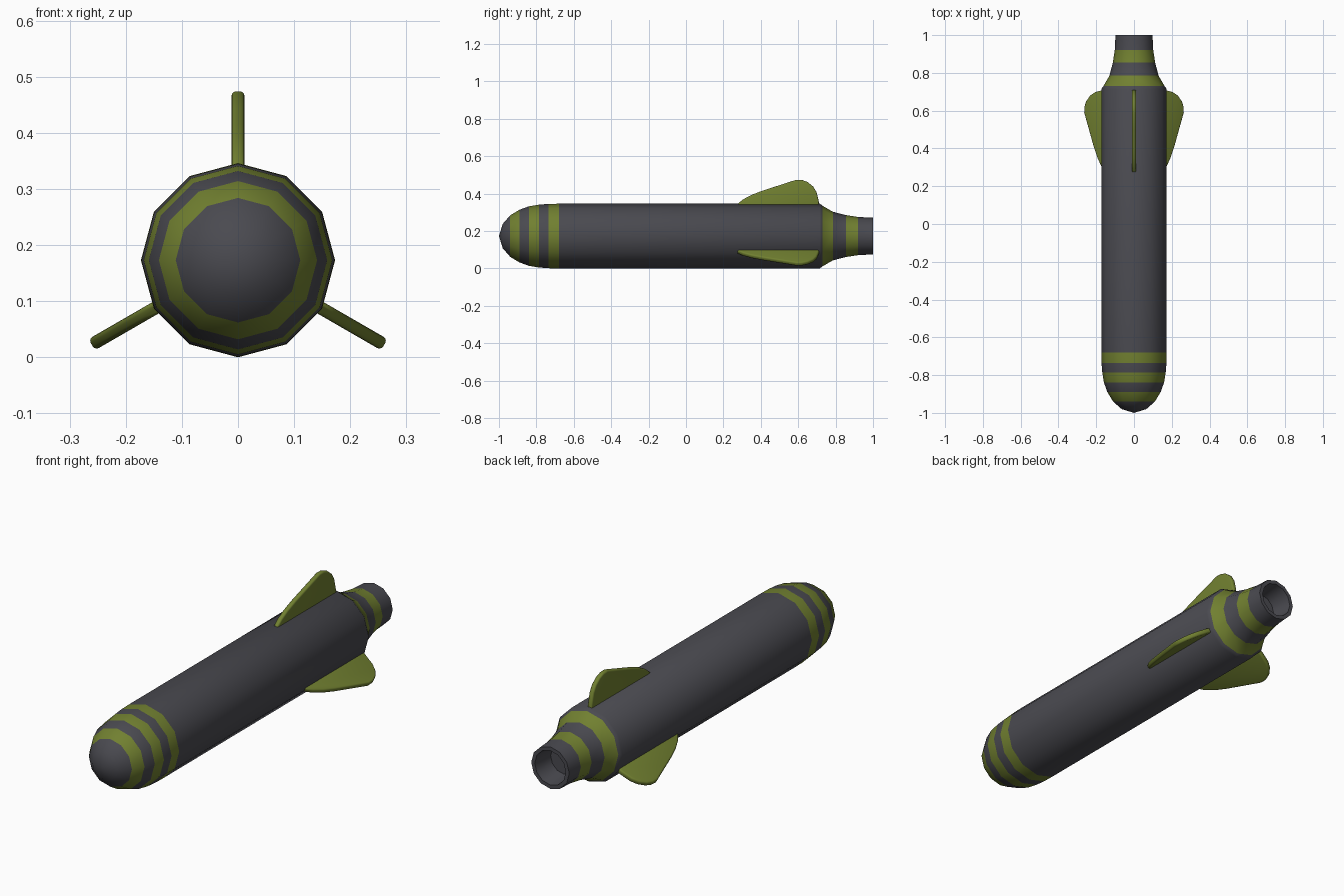
import bpy, bmesh, math
from mathutils import Matrix

if "Cube" in bpy.data.objects:
    bpy.data.objects.remove(bpy.data.objects["Cube"])

SIDES = 12
AXIS_Z = 0.173


def material(name, rgb):
    mat = bpy.data.materials.new(name)
    mat.use_nodes = True
    mat.diffuse_color = (*rgb, 1)
    mat.node_tree.nodes["Principled BSDF"].inputs["Base Color"].default_value = (*rgb, 1)
    return mat


def finish(name, bm, mats, angle):
    bmesh.ops.recalc_face_normals(bm, faces=bm.faces)
    mesh = bpy.data.meshes.new(name)
    bm.to_mesh(mesh)
    bm.free()
    for mat in mats:
        mesh.materials.append(mat)
    obj = bpy.data.objects.new(name, mesh)
    bpy.context.collection.objects.link(obj)
    bpy.ops.object.select_all(action="DESELECT")
    obj.select_set(True)
    bpy.context.view_layer.objects.active = obj
    bpy.ops.object.shade_smooth_by_angle(angle=math.radians(angle))
    return obj


grey = material("dark grey", (0.068, 0.068, 0.08))
green = material("olive green", (0.165, 0.215, 0.03))

# Hull profile: y, radius, and colour of the band that follows (1 = green)
profile = [
    (-0.98, 0.065, 0), (-0.94, 0.111, 1), (-0.89, 0.141, 0),
    (-0.84, 0.159, 1), (-0.785, 0.168, 0), (-0.735, 0.172, 1),
    (-0.68, 0.173, 0), (0.715, 0.173, 0), (0.727, 0.165, 0),
    (0.73, 0.162, 1), (0.785, 0.13, 0), (0.855, 0.112, 1),
    (0.92, 0.102, 0), (1.0, 0.098, 0), (1.0, 0.08, 0), (0.9, 0.068, 0),
]
bm = bmesh.new()
rings = []
for y, r, _ in profile:
    angles = [math.tau * i / SIDES for i in range(SIDES)]
    rings.append([bm.verts.new((r * math.cos(a), y, AXIS_Z + r * math.sin(a))) for a in angles])
for (a, b), (_, _, colour) in zip(zip(rings, rings[1:]), profile):
    for i in range(SIDES):
        j = (i + 1) % SIDES
        bm.faces.new((a[i], a[j], b[j], b[i])).material_index = colour
# Nose tip and nozzle floor
tip = bm.verts.new((0, -1, AXIS_Z))
for i in range(SIDES):
    bm.faces.new((tip, rings[0][i], rings[0][(i + 1) % SIDES]))
bm.faces.new(rings[-1])
finish("hull", bm, [grey, green], 38)

# Three tail fins: outline as y and distance from the axis
outline = [
    (0.275, 0.15), (0.275, 0.171), (0.305, 0.196), (0.35, 0.22), (0.41, 0.243),
    (0.5, 0.272), (0.59, 0.301), (0.62, 0.3), (0.65, 0.289), (0.68, 0.265),
    (0.698, 0.235), (0.71, 0.185), (0.712, 0.15),
]
HALF = 0.0115
for name, turn in (("top_fin", 0), ("left_fin", 120), ("right_fin", -120)):
    bm = bmesh.new()
    face = bm.faces.new([bm.verts.new((-HALF, y, r)) for y, r in outline])
    new = bmesh.ops.extrude_face_region(bm, geom=[face])["geom"]
    moved = [v for v in new if isinstance(v, bmesh.types.BMVert)]
    bmesh.ops.translate(bm, verts=moved, vec=(2 * HALF, 0, 0))
    # Round over the rim
    rim = [e for e in bm.edges if abs(e.verts[0].co.x - e.verts[1].co.x) < 1e-5]
    bmesh.ops.bevel(bm, geom=rim, offset=0.008, segments=3, profile=0.5, affect="EDGES")
    bmesh.ops.transform(bm, verts=bm.verts, matrix=Matrix.Translation((0, 0, AXIS_Z))
                        @ Matrix.Rotation(math.radians(turn), 4, "Y"))
    finish(name, bm, [green], 40)
